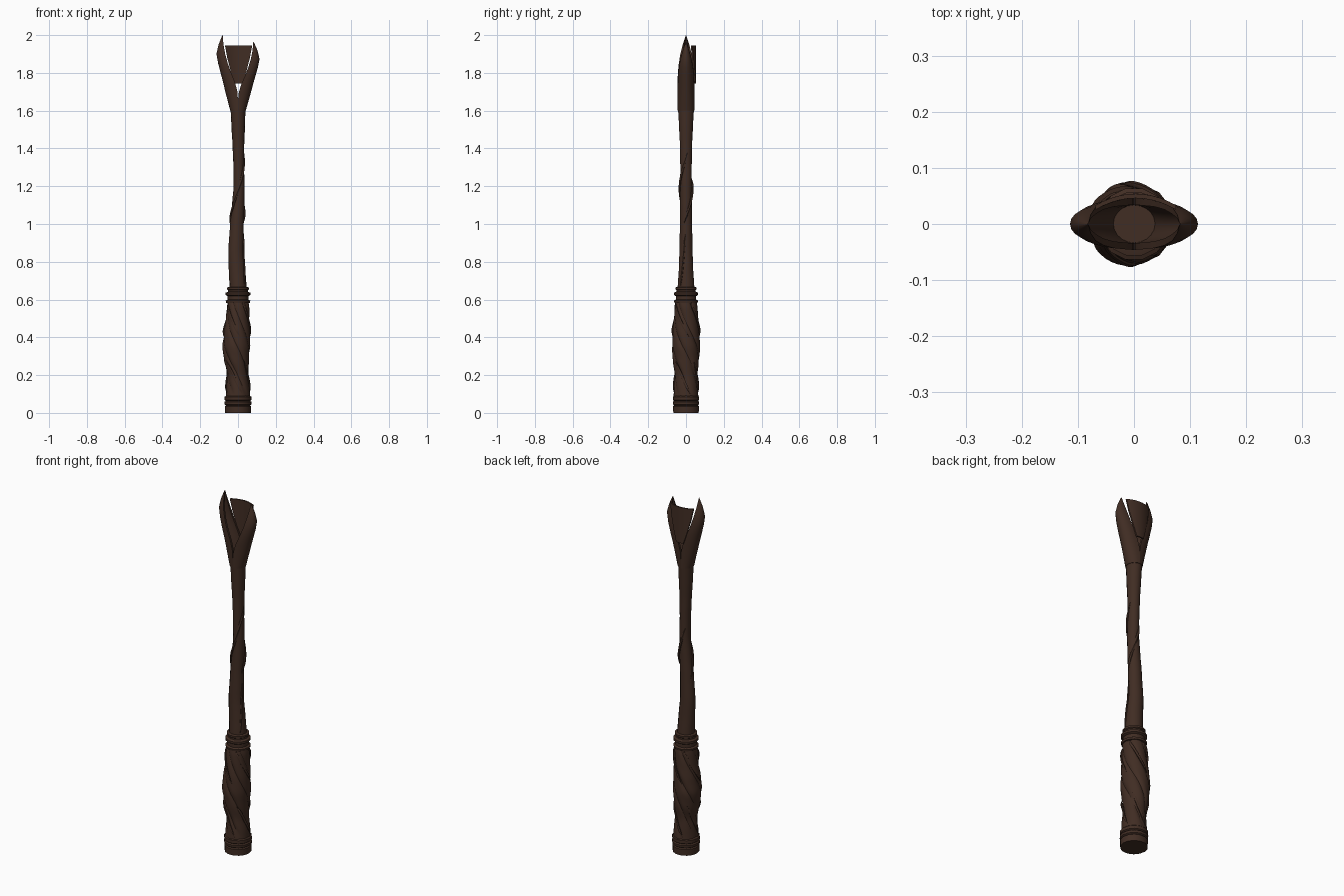
import bpy, bmesh, math
from math import sin, cos, pi, radians

if "Cube" in bpy.data.objects:
    bpy.data.objects.remove(bpy.data.objects["Cube"])

wood = bpy.data.materials.new("dark brown wood")
wood.diffuse_color = (0.052, 0.026, 0.017, 1)
wood.use_nodes = True
wood.node_tree.nodes["Principled BSDF"].inputs["Base Color"].default_value = wood.diffuse_color


def make(name, rings, angle=35):
    """Loft closed cross-sections into a capped solid."""
    bm = bmesh.new()
    vr = [[bm.verts.new(p) for p in r] for r in rings]
    n = len(rings[0])
    for a, b in zip(vr, vr[1:]):
        for i in range(n):
            j = (i + 1) % n
            bm.faces.new((a[i], a[j], b[j], b[i]))
    bm.faces.new(vr[0][::-1])
    bm.faces.new(vr[-1])
    bmesh.ops.recalc_face_normals(bm, faces=bm.faces)
    me = bpy.data.meshes.new(name)
    bm.to_mesh(me)
    bm.free()
    ob = bpy.data.objects.new(name, me)
    bpy.context.collection.objects.link(ob)
    me.materials.append(wood)
    bpy.ops.object.select_all(action='DESELECT')
    ob.select_set(True)
    bpy.context.view_layer.objects.active = ob
    bpy.ops.object.shade_smooth_by_angle(angle=radians(angle))
    return ob


def interp(table, z):
    """Smooth interpolation of rows (z, values...)."""
    if z <= table[0][0]:
        return table[0][1:]
    for a, b in zip(table, table[1:]):
        if z <= b[0]:
            t = (z - a[0]) / (b[0] - a[0])
            t = 0.5 * t + 0.5 * t * t * (3 - 2 * t)
            return [p + (q - p) * t for p, q in zip(a[1:], b[1:])]
    return table[-1][1:]


def round_profile(name, prof, n=14):
    make(name, [[(r * cos(2 * pi * i / n), r * sin(2 * pi * i / n), z) for i in range(n)]
                for z, r in prof])


# z, centre x, radius x, radius y
HANDLE = [(0.08, 0, .064, .066), (0.12, 0, .062, .064), (0.20, -.002, .056, .060),
          (0.28, -.008, .066, .070), (0.35, -.009, .074, .075), (0.42, -.006, .070, .071),
          (0.50, -.002, .062, .065), (0.56, 0, .060, .061), (0.60, 0, .054, .055)]
SHAFT = [(0.58, 0, .050, .050), (0.67, 0, .045, .045), (0.76, -.005, .044, .039),
         (0.85, -.011, .041, .036), (1.0, -.006, .036, .033), (1.1, .001, .033, .032),
         (1.2, .006, .029, .031), (1.3, .004, .028, .031), (1.42, .002, .031, .033),
         (1.52, .001, .036, .038), (1.63, 0, .040, .044)]
TWIST = -radians(450)


# twisted grip with carved spiral grooves
def grip_ring(z, n=40, strands=5):
    cx, rx, ry = interp(HANDLE, z)
    fade = min(1, max(0, (z - 0.08) / 0.05))
    out = []
    for i in range(n):
        a = 2 * pi * i / n
        k = 1 - 0.085 * fade * max(0, cos(strands * a)) ** 3
        a += TWIST * z
        out.append((cx + rx * k * cos(a), ry * k * sin(a), z))
    return out


make("grip", [grip_ring(0.08 + 0.52 * i / 32) for i in range(33)])

# slender bent shaft
def shaft_ring(z, n=14):
    cx, rx, ry = interp(SHAFT, z)
    return [(cx + rx * cos(2 * pi * i / n), ry * sin(2 * pi * i / n), z) for i in range(n)]


make("shaft", [shaft_ring(0.58 + 1.05 * i / 30) for i in range(31)])

# base pommel and collar, both with turned rings
round_profile("pommel", [(0, .069), (.035, .070), (.04, .064), (.045, .071), (.058, .072),
                         (.063, .065), (.068, .071), (.085, .071), (.092, .063)])
round_profile("collar", [(.58, .052), (.583, .063), (.594, .065), (.60, .055), (.618, .055),
                         (.624, .065), (.636, .065), (.642, .052), (.65, .052),
                         (.654, .058), (.664, .058), (.668, .044)])


# thin strands winding over grip and shaft
def strand(name, table, z0, z1, a0, a1, r, lift, steps=24, n=6):
    rings = []
    for s in range(steps + 1):
        t = s / steps
        z, a = z0 + (z1 - z0) * t, a0 + (a1 - a0) * t
        cx, rx, ry = interp(table, z)
        rr = r * max(0.08, min(1, sin(pi * t) * 1.8))
        ring = []
        for i in range(n):
            b = 2 * pi * i / n
            d = lift + rr * cos(b)
            w = a + rr * sin(b) / rx
            ring.append((cx + (rx + d) * cos(w), (ry + d) * sin(w), z + 0.3 * rr * sin(b)))
        rings.append(ring)
    make(name, rings, 60)


for k in range(4):
    a = radians(20 + 90 * k)
    strand(f"grip_strand_{k}", HANDLE, 0.59, 0.40, a, a + radians(85), .006, .001)
    a = radians(-145 + 90 * k)
    strand(f"lower_grip_strand_{k}", HANDLE, 0.28, 0.10, a, a + radians(75), .006, .001)
strand("shaft_vine", SHAFT, 0.98, 1.38, radians(-205), radians(15), .008, 0)
strand("back_vine", SHAFT, 1.00, 1.26, radians(-20), radians(130), .008, .001)
strand("low_vine", SHAFT, 0.67, 0.95, radians(-40), radians(-5), .006, 0)

# z, inner edge x, outer x, half depth
PRONG = [(1.60, 0, .041, .045), (1.65, .0, .054, .046), (1.70, .003, .067, .046),
         (1.75, .016, .079, .045), (1.80, .036, .092, .043), (1.85, .054, .105, .038),
         (1.90, .068, .114, .030), (1.95, .077, .103, .017), (2.0, .081, .083, .001)]


# hollow claw prongs forming the cup
def prong(name, side, top, m=10):
    rings = []
    for z, xi, xo, hy in PRONG:
        zz = 1.6 + (z - 1.6) * (top - 1.6) / 0.4
        t = min(.012, hy * .4, (xo - xi) * .4)
        arc = [pi * i / m - pi / 2 for i in range(m + 1)]
        ring = [(side * (xi + (xo - xi) * cos(a)), hy * sin(a), zz) for a in arc]
        ring += [(side * (xi + (xo - xi - t) * cos(a)), (hy - t) * sin(a), zz)
                 for a in reversed(arc)]
        rings.append(ring)
    make(name, rings)


prong("left_prong", -1, 2.0)
prong("right_prong", 1, 1.965)

# curved plate at the back of the cup
rings = []
for z, w in ((1.745, .022), (1.81, .042), (1.88, .060), (1.945, .072)):
    xs = [w * (i / 5 - 1) for i in range(11)]
    rings.append([(x + .003, .054 - 4 * x * x, z) for x in xs]
                 + [(x + .003, .046 - 4 * x * x, z) for x in reversed(xs)])
make("back_plate", rings)
